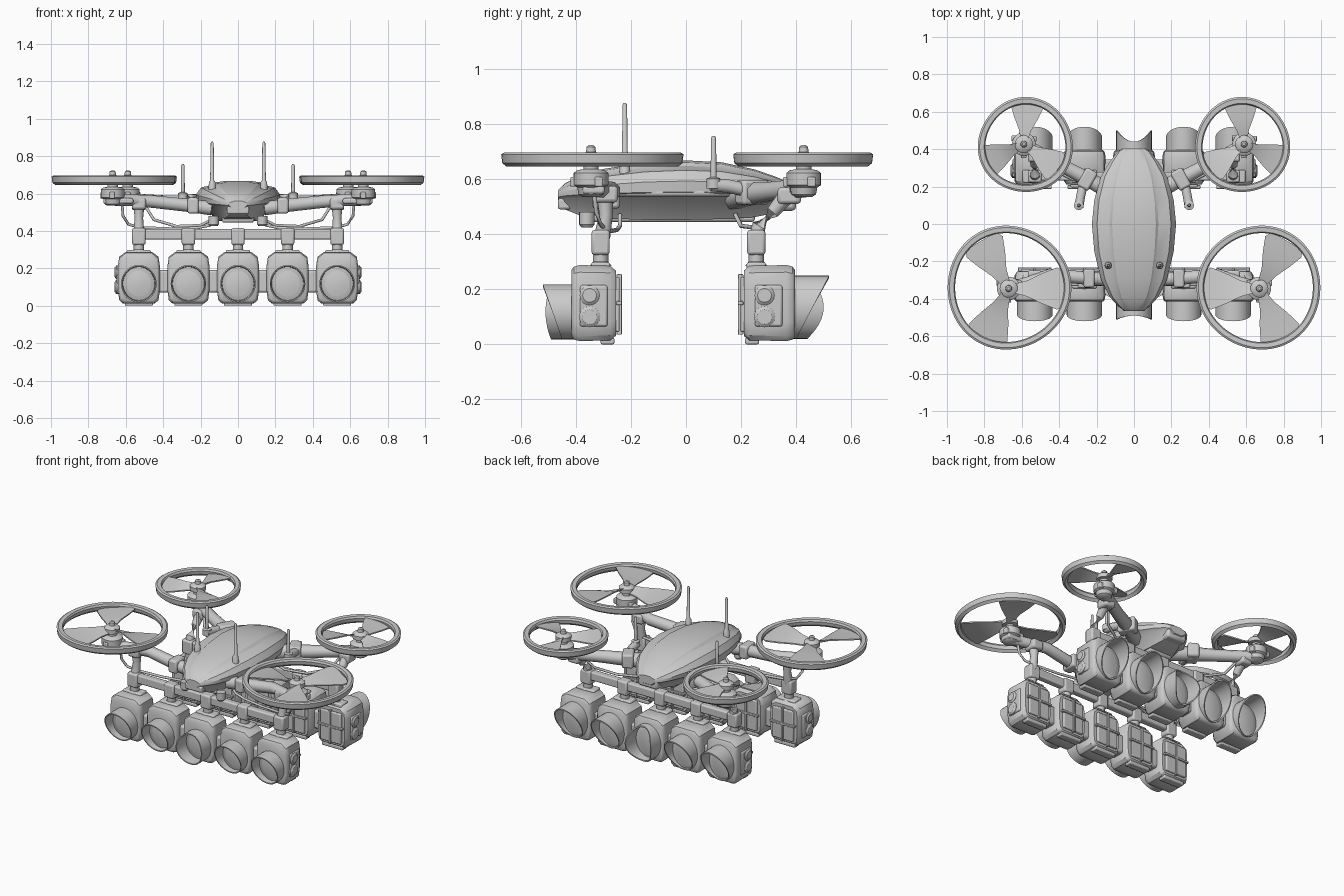
import bpy, bmesh, math
from math import sin, cos, pi, radians
from mathutils import Vector, Matrix

if "Cube" in bpy.data.objects:
    bpy.data.objects.remove(bpy.data.objects["Cube"])


def finish(name, bm, bevel=0.0, angle=35):
    bmesh.ops.recalc_face_normals(bm, faces=bm.faces)
    me = bpy.data.meshes.new(name)
    bm.to_mesh(me)
    bm.free()
    ob = bpy.data.objects.new(name, me)
    bpy.context.collection.objects.link(ob)
    if bevel:
        mod = ob.modifiers.new("bevel", 'BEVEL')
        mod.width, mod.segments = bevel, 2
    bpy.ops.object.select_all(action='DESELECT')
    ob.select_set(True)
    bpy.context.view_layer.objects.active = ob
    bpy.ops.object.shade_smooth_by_angle(angle=radians(angle))
    return ob


def loft(name, rings, loop=False, bevel=0.0, angle=35):
    """Skin equal-sized closed rings; cap the ends or join last to first."""
    bm = bmesh.new()
    vs = [[bm.verts.new(p) for p in r] for r in rings]
    n = len(rings[0])
    pairs = list(zip(vs, vs[1:])) + ([(vs[-1], vs[0])] if loop else [])
    for a, b in pairs:
        for i in range(n):
            j = (i + 1) % n
            bm.faces.new((a[i], a[j], b[j], b[i]))
    if not loop:
        bm.faces.new(vs[0])
        bm.faces.new(vs[-1])
    return finish(name, bm, bevel, angle)


def box(name, loc, size, bevel=0.008, rot=None):
    bm = bmesh.new()
    bmesh.ops.create_cube(bm, size=1)
    m = Matrix.Translation(loc) @ (rot or Matrix()) @ Matrix.Diagonal((*size, 1))
    bm.transform(m)
    return finish(name, bm, bevel)


def lathe(name, profile, loc, axis='Z', n=24):
    """Turned part from (radius, height) pairs."""
    rot = Matrix.Rotation(pi / 2, 4, 'Y') if axis == 'X' else Matrix()
    m = Matrix.Translation(loc) @ rot
    return loft(name, [[m @ Vector((r * cos(2 * pi * i / n), r * sin(2 * pi * i / n), z))
                        for i in range(n)] for r, z in profile])


def tube(name, pts, radii, n=10):
    """Round pipe along a polyline."""
    pts = [Vector(p) for p in pts]
    if not isinstance(radii, (list, tuple)):
        radii = [radii] * len(pts)
    rings = []
    for k, p in enumerate(pts):
        t = (pts[min(k + 1, len(pts) - 1)] - pts[max(k - 1, 0)]).normalized()
        ref = Vector((0, 0, 1)) if abs(t.z) < 0.8 else Vector((0, 1, 0))
        u = t.cross(ref).normalized()
        v = u.cross(t)
        rings.append([p + radii[k] * (cos(2 * pi * (i + .5) / n) * u + sin(2 * pi * (i + .5) / n) * v)
                      for i in range(n)])
    return loft(name, rings, angle=50)


# Fuselage with raised canopy step: y, half width, top height, keel height
stations = [(-.465, .05, .56, .515), (-.44, .085, .585, .49), (-.39, .13, .61, .47), (-.3, .175, .637, .458),
            (-.15, .212, .66, .452), (0, .225, .668, .452), (.13, .212, .661, .455),
            (.25, .178, .635, .462), (.33, .132, .607, .478), (.385, .09, .582, .5), (.405, .06, .567, .515)]
hull = []
for y, w, top, keel in stations:
    h = (top - .53) / .138
    half = [(.28 * w, top), (.52 * w, top - .008 * h), (.58 * w, top - .02 * h), (.88 * w, top - .036 * h),
            (w, top - .075 * h), (.98 * w, top - .115 * h), (.8 * w, .53), (.5 * w, keel)]
    hull.append([(x, y, z) for x, z in half] + [(-x, y, z) for x, z in reversed(half)])
loft("fuselage", hull, angle=28)
box("nose_intake", (0, -.44, .51), (.12, .05, .04))
box("belly_plate", (0, -.05, .462), (.17, .6, .035), .01)
box("tail_block", (0, .34, .52), (.14, .12, .07), .015)


def rotor(side, label, hub, ring_c, R, angles):
    hx, hy = hub[0] * side, hub[1]
    # Guard ring, slightly lobed towards the blade tips
    section = [(0, .69), (-.01, .696), (-.034, .694), (-.04, .682), (-.036, .66), (-.02, .645), (-.004, .658)]
    N, rings = 72, []
    for i in range(N):
        a = 2 * pi * i / N
        r = R * (1 + .014 * cos(3 * (a - radians(angles[0]))))
        rings.append([(side * (ring_c[0] + (r + d) * cos(a)), ring_c[1] + (r + d) * sin(a), z)
                      for d, z in section])
    loft(label + "_rotor_ring", rings, loop=True)
    # Fan-shaped blades
    for k, deg in enumerate(angles):
        a = radians(deg)
        e, t = Vector((cos(a), sin(a), 0)), Vector((-sin(a), cos(a), 0))
        st = []
        for f, c, tw in [(.08, .07, .014), (.3, .13, .014), (.55, .25, .013), (.78, .34, .011), (.89, .28, .009)]:
            quad = []
            for s, dz in [(-1, -.004), (1, -.004), (1, .004), (-1, .004)]:
                p = e * f * R + t * s * c * R
                quad.append((hx + side * p.x, hy + p.y, .672 + s * tw + dz))
            st.append(quad)
        loft(f"{label}_blade_{k + 1}", st)
    # Motor, hub and cap
    lathe(label + "_motor", [(.03, .535), (.045, .545), (.05, .57), (.063, .578), (.063, .622), (.05, .632),
                             (.028, .636), (.028, .655), (.048, .658), (.048, .684), (.036, .694),
                             (.018, .698), (.016, .717), (.008, .723)], (hx, hy, 0))
    for k in range(3):
        a = 2 * pi * k / 3 + .5
        box(f"{label}_motor_lug_{k + 1}", (hx + .06 * cos(a), hy + .06 * sin(a), .59), (.03, .03, .035), .005)


def lamp(name, x, d):
    """Floodlight facing -y (d=-1) or +y (d=1)."""
    yb, yf = (.255, .415) if d < 0 else (.21, .395)
    half = [(.085, .012), (.105, .03), (.112, .08), (.112, .215), (.105, .262), (.07, .288)]
    outline = half + [(-a, b) for a, b in reversed(half)]
    mid = .145
    loft(name + "_housing", [[(x + a * s, d * y, mid + (b - mid) * s) for a, b in outline]
                             for y, s in [(yb, .86), (yb + .02, .98), (yf - .03, 1), (yf - .008, .96), (yf, .88)]],
         angle=40)
    # Hood with slanted mouth and recessed lens; the middle hoods are notched
    zc, rx, rz = (.118, .095, .1) if d < 0 else (.135, .095, .115)
    lo, hi = (.035, .105) if d < 0 else (.005, .125)
    n = 32

    def ring(k, depth):
        pts = []
        for i in range(n):
            a = 2 * pi * i / n
            L = lo + (hi - lo) * (.5 + .5 * sin(a))
            if abs(x) < .01:
                L = .075 + .02 * cos(a) ** 2 if d < 0 else .045 + .06 * cos(a) ** 2
            L = L if depth is None else depth
            pts.append((x + k * rx * cos(a), d * (yf + L), zc + k * rz * sin(a)))
        return pts
    loft(name + "_hood", [ring(1, -.02), ring(1, None), ring(.93, None), ring(.89, -.004),
                          ring(.5, .004), ring(.1, .007)])
    # Rear cover with crossed ribs
    yc = d * (yb - .004)
    box(name + "_rear_cover", (x, yc, .145), (.15, .02, .2), .006)
    box(name + "_rear_rib_upright", (x, yc - d * .008, .145), (.014, .02, .22), .003)
    box(name + "_rear_rib_level", (x, yc - d * .008, .15), (.18, .02, .014), .003)
    box(name + "_foot", (x, d * (yb + .03), .012), (.15, .05, .024), .006)
    # Neck and clamp onto the crossbar
    ybar = BAR[d]
    box(name + "_bracket", (x, ybar, .283), (.13, .07, .03), .008)
    lathe(name + "_neck", [(.04, .285), (.028, .3), (.028, .35)], (x, ybar, 0), n=16)
    box(name + "_clamp", (x, ybar, .37), (.072, .066, .09), .01)


BAR = {-1: -.31, 1: .255}
for d, end in ((-1, "front"), (1, "rear")):
    yb = BAR[d]
    box(end + "_crossbar", (0, yb, .382), (1.1, .045, .055), .008)
    for i in range(5):
        lamp(f"{end}_lamp_{i + 1}", (i - 2) * .265, d)
    yl = -.335 if d < 0 else .3
    for i in range(4):
        box(f"{end}_lamp_link_{i + 1}", ((i - 1.5) * .265, yl, .13), (.08, .09, .12), .012)
    for s, lr in ((-1, "left"), (1, "right")):
        box(f"{end}_{lr}_end_plate", (s * .638, yl, .14), (.022, .1, .15), .008)
        for z, r in ((.178, .036), (.1, .038)):
            prof = [(r, -.03), (r, .006), (r * .7, .014)]
            prof = prof if s > 0 else [(q, -h) for q, h in prof]
            lathe(f"{end}_{lr}_end_knob", prof, (s * .645, yl - .015, z), 'X', 20)

for s, lr in ((-1, "left"), (1, "right")):
    rotor(s, "front_" + lr, (.67, -.345), (.67, -.34), .331, (60, 180, 295))
    rotor(s, "rear_" + lr, (.589, .427), (.58, .422), .254, (95, 215, 335))
    # Arms with collars
    tube(f"front_{lr}_arm", [(s * .14, -.295, .52), (s * .25, -.29, .535), (s * .45, -.272, .556), (s * .56, -.31, .564),
                             (s * .67, -.345, .568)], [.04, .038, .036, .033, .036], 8)
    tube(f"rear_{lr}_arm", [(s * .1, .16, .535), (s * .22, .225, .545), (s * .4, .32, .556), (s * .592, .43, .568)],
         [.05, .044, .037, .036], 8)
    yaw = Matrix.Rotation(s * .52, 4, 'Z')
    box(f"rear_{lr}_arm_collar", (s * .25, .24, .552), (.07, .11, .09), .012, yaw)
    box(f"front_{lr}_arm_collar", (s * .24, -.29, .535), (.06, .1, .085), .012)
    box(f"front_{lr}_motor_mount", (s * .64, -.335, .56), (.16, .08, .03), .01)
    # Hangers from arms to crossbars
    tube(f"front_{lr}_hanger", [(s * .53, -.295, .55), (s * .53, -.29, .47), (s * .53, -.305, .39)], [.032, .024, .03])
    tube(f"rear_{lr}_hanger", [(s * .53, .37, .545), (s * .53, .315, .48), (s * .53, .265, .43), (s * .53, .255, .38)],
         [.032, .024, .026, .03])
    box(f"front_{lr}_hanger_cap", (s * .53, -.29, .545), (.075, .085, .06), .012)
    box(f"rear_{lr}_hanger_cap", (s * .53, .375, .54), (.075, .085, .06), .012)
    # Antennas
    lathe(f"tall_{lr}_antenna", [(.02, .6), (.018, .66), (.011, .67), (.008, .87), (.004, .877)],
          (s * .138, -.222, 0), n=12)
    lathe(f"short_{lr}_antenna", [(.026, .565), (.026, .602), (.011, .607), (.009, .75), (.005, .757)],
          (s * .295, .1, 0), n=12)
    tube(f"short_{lr}_antenna_arm", [(s * .27, .22, .56), (s * .285, .15, .575), (s * .295, .09, .58)], .026, 8)
    # Side rails and belly sensors
    tube(f"{lr}_side_rail", [(s * .165, -.25, .55), (s * .2, -.1, .55), (s * .205, .05, .55), (s * .165, .2, .55)], .014, 8)
    lathe(f"{lr}_belly_sensor", [(.02, .425), (.028, .435), (.028, .48)], (s * .13, -.36, 0), n=16)
    # Cables from the motors to the belly
    tube(f"front_{lr}_cable", [(s * .62, -.335, .55), (s * .615, -.325, .48), (s * .585, -.31, .435), (s * .52, -.29, .418),
                               (s * .36, -.27, .412), (s * .22, -.25, .416), (s * .15, -.24, .43), (s * .12, -.24, .47)], .008, 8)
    tube(f"rear_{lr}_cable", [(s * .5, .36, .54), (s * .45, .3, .46), (s * .33, .24, .425), (s * .2, .2, .43),
                              (s * .12, .18, .47)], .008, 8)
